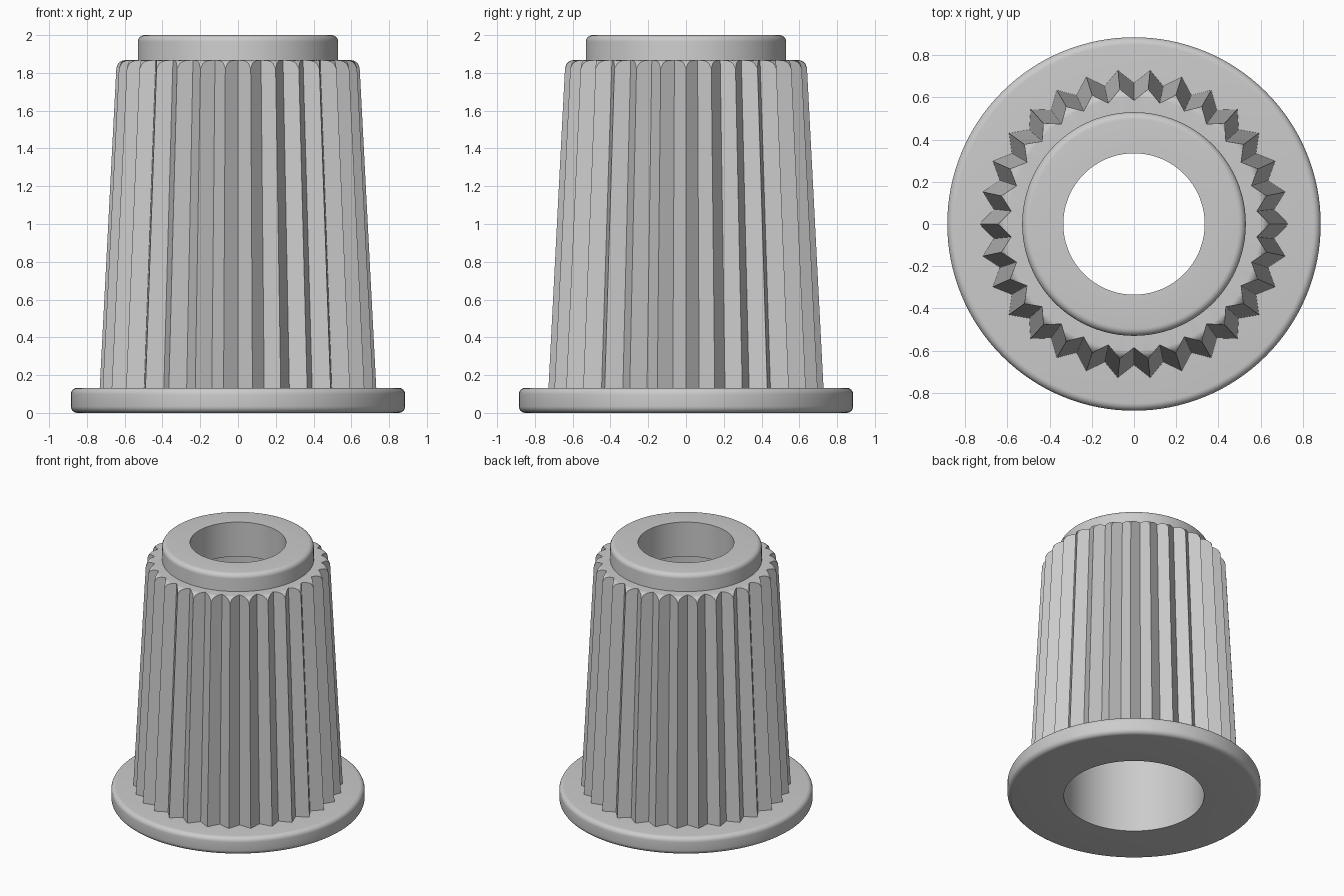
import bpy, bmesh
from math import sin, cos, acos, pi, radians, hypot

if "Cube" in bpy.data.objects:
    bpy.data.objects.remove(bpy.data.objects["Cube"], do_unlink=True)

grey = bpy.data.materials.new("plain grey")
grey.use_nodes = True
COLOUR = (0.6, 0.6, 0.6, 1)
grey.diffuse_color = COLOUR
grey.node_tree.nodes["Principled BSDF"].inputs["Base Color"].default_value = COLOUR


def loft(name, columns, flat_rows=()):
    """Join closed sections, one per step around the z axis."""
    bm = bmesh.new()
    cols = [[bm.verts.new(p) for p in col] for col in columns]
    rows = len(cols[0])
    for i, a in enumerate(cols):
        b = cols[(i + 1) % len(cols)]
        for j in range(rows):
            k = (j + 1) % rows
            face = bm.faces.new((a[j], b[j], b[k], a[k]))
            face.smooth = j not in flat_rows
    bmesh.ops.remove_doubles(bm, verts=bm.verts, dist=1e-5)
    bmesh.ops.recalc_face_normals(bm, faces=bm.faces)
    for e in bm.edges:
        e.smooth = e.calc_face_angle(0) < radians(25)
    mesh = bpy.data.meshes.new(name)
    bm.to_mesh(mesh)
    bm.free()
    mesh.materials.append(grey)
    obj = bpy.data.objects.new(name, mesh)
    bpy.context.collection.objects.link(obj)
    return obj


def arc(r, z, radius, start, end, steps=6):
    """Profile points of a rounded edge, centred on (r, z)."""
    return [(r + radius * cos(t), z + radius * sin(t))
            for t in (start + (end - start) * i / steps for i in range(steps + 1))]


FLANGE_TOP, SHOULDER, TOP = 0.133, 1.867, 2.0
BORE, HOLE = 0.49, 0.335

# Flange, stepped bore and top collar as one turned body
edge = 0.035
profile = [(BORE, 0)]
profile += arc(0.885 - edge, edge, edge, -pi / 2, 0)
profile += arc(0.885 - edge, FLANGE_TOP - edge, edge, 0, pi / 2)
profile += [(0.53, FLANGE_TOP)]
profile += arc(0.53 - edge, TOP - edge, edge, 0, pi / 2)
profile += [(HOLE, TOP), (HOLE, 1.735), (BORE, 1.735)]
STEPS = 128
loft("flanged_body", [[(r * cos(t), r * sin(t), z) for r, z in profile]
                      for t in (2 * pi * i / STEPS for i in range(STEPS))])

# Tapered sleeve with V-shaped ribs and a rounded shoulder
RIBS, SUB, ROUND = 30, 6, 0.045
CENTRE = 0.598


def rib_point(facet, f, z):
    """Point on a flat rib facet, fraction f of the way across, at height z."""
    h = (z - FLANGE_TOP) / (SHOULDER - FLANGE_TOP)
    radii = (0.732 - 0.09 * h, 0.668 - 0.082 * h)
    ends = []
    for n in (facet, facet + 1):
        r, t = radii[n % 2], pi * n / RIBS
        ends.append((r * cos(t), r * sin(t)))
    (ax, ay), (bx, by) = ends
    return ax + (bx - ax) * f, ay + (by - ay) * f


columns = []
for facet in range(2 * RIBS):
    for s in range(SUB):
        f = s / SUB
        z = SHOULDER - ROUND
        # Height where this facet runs into the rounded shoulder
        for _ in range(6):
            x, y = rib_point(facet, f, z)
            r = hypot(x, y)
            start = acos(max(0, min(1, (r - CENTRE) / ROUND)))
            z = SHOULDER - ROUND + ROUND * sin(start)
        ux, uy = x / r, y / r
        col = [(0.51 * ux, 0.51 * uy, FLANGE_TOP),
               (*rib_point(facet, f, FLANGE_TOP), FLANGE_TOP), (x, y, z)]
        for q, h in arc(CENTRE, SHOULDER - ROUND, ROUND, start, pi / 2)[1:]:
            q = min(q, r)
            col.append((q * ux, q * uy, h))
        col.append((0.51 * ux, 0.51 * uy, SHOULDER))
        columns.append(col)
loft("ribbed_sleeve", columns, flat_rows=(0, 1))
